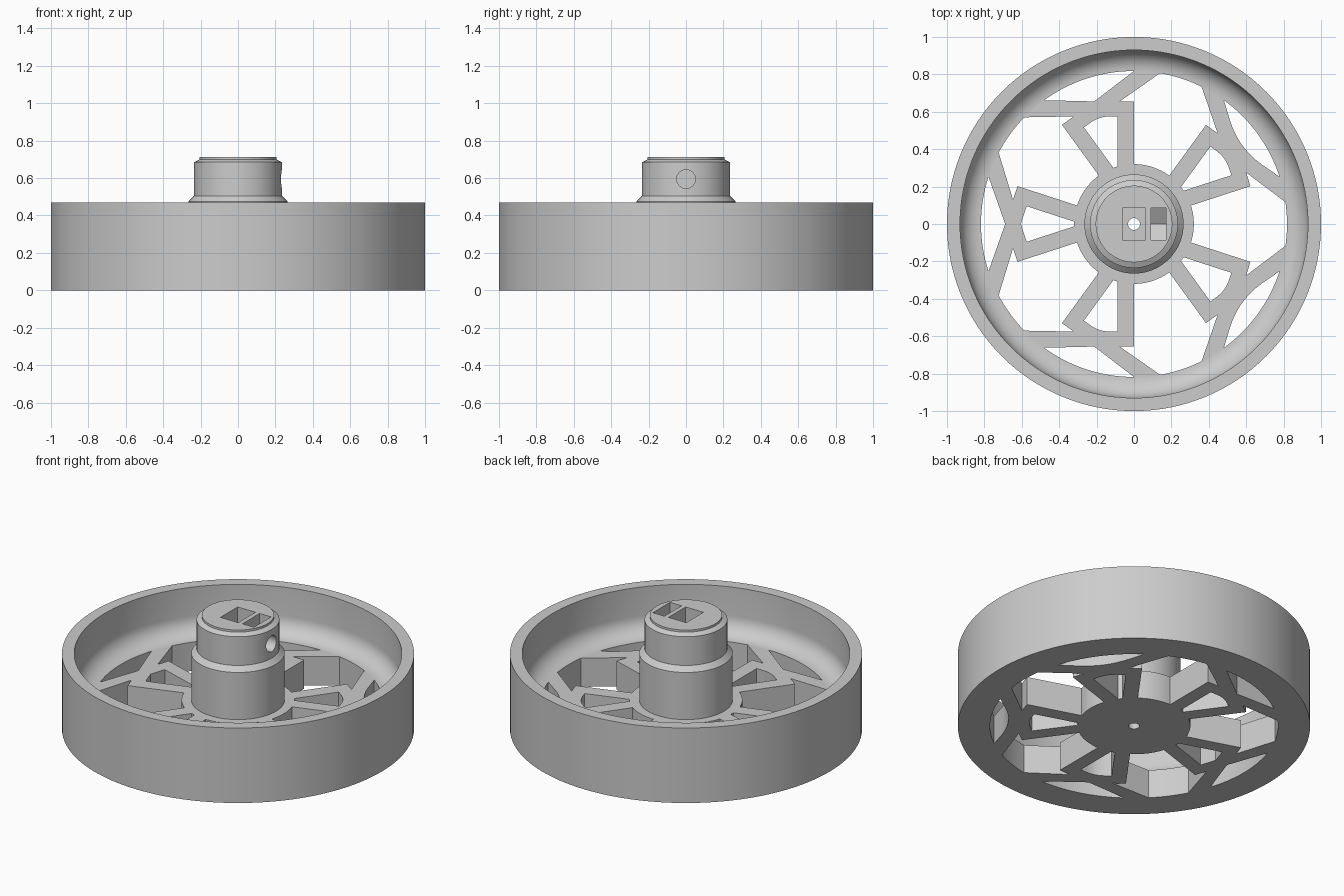
import bpy
import bmesh
from math import sin, cos, pi, radians
from mathutils import Matrix, Vector

if "Cube" in bpy.data.objects:
    bpy.data.objects.remove(bpy.data.objects["Cube"])

grey = bpy.data.materials.new("plain grey")
grey.use_nodes = True
grey.diffuse_color = (0.604, 0.604, 0.604, 1)
grey.node_tree.nodes["Principled BSDF"].inputs["Base Color"].default_value = grey.diffuse_color


def make_object(name, bm):
    bmesh.ops.remove_doubles(bm, verts=bm.verts, dist=1e-4)
    bmesh.ops.recalc_face_normals(bm, faces=bm.faces)
    mesh = bpy.data.meshes.new(name)
    bm.to_mesh(mesh)
    bm.free()
    obj = bpy.data.objects.new(name, mesh)
    bpy.context.collection.objects.link(obj)
    return obj


def baked_mesh(obj):
    graph = bpy.context.evaluated_depsgraph_get()
    return bpy.data.meshes.new_from_object(obj.evaluated_get(graph))


def lathe(name, profile):
    bm = bmesh.new()
    verts = [bm.verts.new((r, 0, z)) for r, z in profile]
    edges = [bm.edges.new(pair) for pair in zip(verts, verts[1:])]
    bmesh.ops.spin(bm, geom=verts + edges, cent=(0, 0, 0), axis=(0, 0, 1),
                   angle=2 * pi, steps=128)
    return make_object(name, bm)


def plate(name, outlines, thickness):
    # Flat plate from an outer outline and the outlines of its openings
    curve = bpy.data.curves.new(name + " outline", "CURVE")
    curve.dimensions = "2D"
    curve.fill_mode = "BOTH"
    curve.extrude = thickness / 2
    for outline in outlines:
        spline = curve.splines.new("POLY")
        spline.points.add(len(outline) - 1)
        for point, p in zip(spline.points, outline):
            point.co = (p.x, p.y, 0, 1)
        spline.use_cyclic_u = True
    helper = bpy.data.objects.new(name + " outline", curve)
    bpy.context.collection.objects.link(helper)
    bm = bmesh.new()
    bm.from_mesh(baked_mesh(helper))
    bpy.data.objects.remove(helper)
    bmesh.ops.translate(bm, verts=bm.verts, vec=(0, 0, thickness / 2))
    return make_object(name, bm)


def cut_prism(target, points, low, high, matrix=Matrix()):
    bm = bmesh.new()
    bottom = [bm.verts.new(matrix @ Vector((*p, low))) for p in points]
    top = [bm.verts.new(matrix @ Vector((*p, high))) for p in points]
    bm.faces.new(bottom)
    bm.faces.new(top)
    for i in range(len(points)):
        bm.faces.new((bottom[i - 1], bottom[i], top[i], top[i - 1]))
    cutter = make_object("cutter", bm)
    cutter.hide_render = True
    mod = target.modifiers.new("cut", "BOOLEAN")
    mod.operation = "DIFFERENCE"
    mod.solver = "EXACT"
    mod.object = cutter
    mesh = baked_mesh(target)
    target.modifiers.clear()
    target.data = mesh
    bpy.data.objects.remove(cutter)


def arc(radius, start, end, steps, centre=(0, 0)):
    angles = [radians(start + (end - start) * i / steps) for i in range(steps + 1)]
    return [Vector((centre[0] + radius * cos(a), centre[1] + radius * sin(a))) for a in angles]


def polar(radius, angle):
    return Vector((radius * cos(radians(angle)), radius * sin(radians(angle))))


def reflect(p, axis):
    a = 2 * radians(axis)
    return Vector((p.x * cos(a) + p.y * sin(a), p.x * sin(a) - p.y * cos(a)))


def corner(apex, toward, amount, axis):
    # Half of a corner on a mirror axis, rounded if amount is above zero
    if not amount:
        return [apex]
    start = apex.lerp(toward, amount)
    end = reflect(start, axis)
    return [start.lerp(apex, t).lerp(apex.lerp(end, t), t) for t in (0, .15, .3, .45)]


def mirrored(half, axis, turn):
    points = half + [reflect(p, axis) for p in reversed(half)]
    spin = Matrix.Rotation(turn, 2)
    return [spin @ p for i, p in enumerate(points) if (p - points[i - 1]).length > 1e-3]


# Rim with a rounded inside corner
floor, rim_in = 0.18, 0.82
fillet = [tuple(p) for p in arc(0.11, 0, -90, 10, (rim_in, floor + 0.11))]
rim = lathe("rim", [(rim_in, 0), (1, 0), (1, .47), (.93, .47)] + fillet + [(rim_in, 0)])

# Spoked floor: gaps between spokes, openings inside each spoke pair, openings at the rim
hub_r, cut_r, tip = 0.32, 0.818, 0.655
gap_axis, spoke_axis = 72, 108
bore = arc(.032, 0, 345, 23)
outlines = [arc(rim_in + .001, 0, 357.1875, 127), bore]
for k in range(5):
    turn = radians(72 * k)
    gap = (arc(hub_r, 74, 90, 5) + [Vector((0, tip)), Vector((-.077, tip))]
           + arc(cut_r, 80.2, 73, 4))
    side = Vector((-.087, .575))
    inner = [Vector((-.087, .308)), side] + corner(
        polar(.605, spoke_axis), side, 0 if k == 1 else .6, spoke_axis)
    outer = arc(cut_r, 107, 90, 8) + corner(
        polar(.689, spoke_axis), Vector((0, cut_r)), .6 if k > 2 else 0, spoke_axis)
    outlines += [mirrored(gap, gap_axis, turn), mirrored(inner, spoke_axis, turn),
                 mirrored(outer, spoke_axis, turn)]
spokes = plate("spokes", outlines, floor)

# Stepped hub
hub = lathe("hub", [(0, .17), (.265, .17), (.265, .475), (.235, .505), (.235, .685),
                    (.205, .7), (.205, .713), (0, .713)])

# Centre bore, shaft socket, nut slot and set screw hole
cut_prism(hub, bore, 0, 1)
cut_prism(hub, [(-.062, -.085), (.062, -.085), (.062, .085), (-.062, .085)], .35, 1)
sideways = Matrix(((0, 0, 1, 0), (1, 0, 0, 0), (0, 1, 0, 0), (0, 0, 0, 1)))
cut_prism(hub, [(-.085, .8), (-.085, .541), (0, .492), (.085, .541), (.085, .8)],
          .09, .17, sideways)
cut_prism(hub, arc(.05, 0, 350, 35, (0, .595)), 0, .4, sideways)

# Finish
bpy.ops.object.select_all(action="DESELECT")
for obj in (rim, spokes, hub):
    obj.data.materials.clear()
    obj.data.materials.append(grey)
    obj.select_set(True)
bpy.context.view_layer.objects.active = rim
bpy.ops.object.shade_smooth_by_angle(angle=radians(25))
